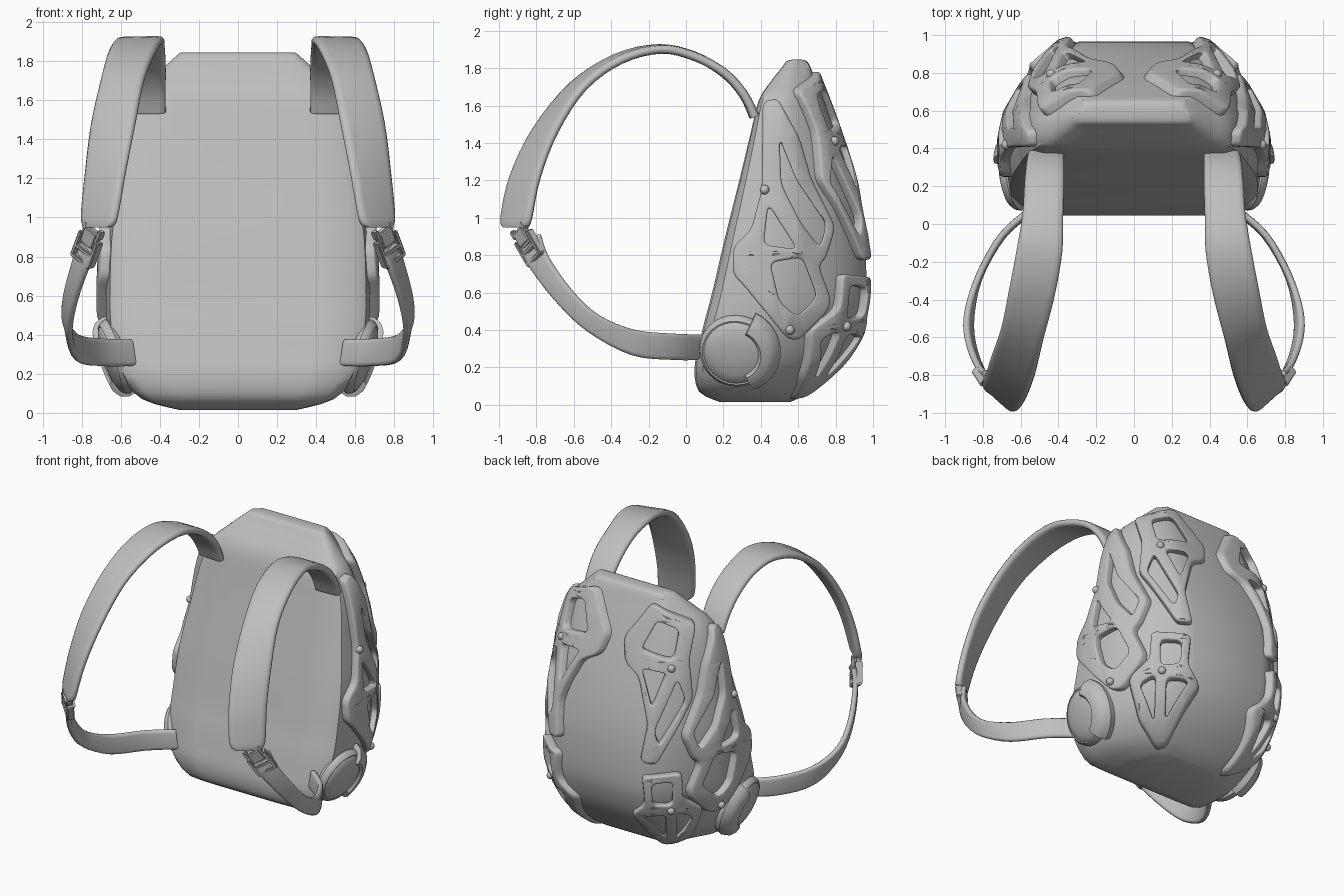
import bpy, bmesh, math
from mathutils import Vector, Matrix
from mathutils.bvhtree import BVHTree

if "Cube" in bpy.data.objects:
    bpy.data.objects.remove(bpy.data.objects["Cube"])

grey = bpy.data.materials.new("grey_fabric")
grey.diffuse_color = (0.52, 0.52, 0.52, 1)
grey.use_nodes = True
grey.node_tree.nodes["Principled BSDF"].inputs["Base Color"].default_value = grey.diffuse_color


def finish(name, me, mirror=True, angle=35):
    ob = bpy.data.objects.new(name, me)
    bpy.context.collection.objects.link(ob)
    me.materials.clear()
    me.materials.append(grey)
    bpy.ops.object.select_all(action='DESELECT')
    bpy.context.view_layer.objects.active = ob
    ob.select_set(True)
    bpy.ops.object.shade_smooth_by_angle(angle=math.radians(angle))
    if mirror:
        ob.modifiers.new("mirror", 'MIRROR').use_mirror_merge = False
    return ob


def smooth_path(rows, steps):
    """Catmull-Rom interpolation between rows of numbers."""
    out = []
    for i in range(len(rows) - 1):
        a, b, c, d = (rows[max(0, min(len(rows) - 1, i + k))] for k in (-1, 0, 1, 2))
        for s in range(steps):
            t = s / steps
            out.append([0.5 * (2 * q + (r - p) * t + (2 * p - 5 * q + 4 * r - e) * t * t
                        + (3 * q - p - 3 * r + e) * t ** 3) for p, q, r, e in zip(a, b, c, d)])
    return out + [list(rows[-1])]


def loft(name, loops, mirror=True, angle=35):
    bm = bmesh.new()
    rings = [[bm.verts.new(p) for p in loop] for loop in loops]
    n = len(rings[0])
    for a, b in zip(rings, rings[1:]):
        for i in range(n):
            j = (i + 1) % n
            bm.faces.new((a[i], a[j], b[j], b[i]))
    bm.faces.new(rings[0])
    bm.faces.new(rings[-1])
    bmesh.ops.recalc_face_normals(bm, faces=bm.faces)
    me = bpy.data.meshes.new(name)
    bm.to_mesh(me)
    bm.free()
    return finish(name, me, mirror, angle)


# Bag body: z, front y, back y, half width, half width of the back panel
levels = [(.015, .18, .56, .30, .2), (.07, .07, .66, .49, .25), (.19, .045, .79, .60, .3),
          (.32, .07, .885, .645, .32), (.45, .10, .94, .67, .33), (.6, .14, .965, .675, .34),
          (.9, .21, .95, .665, .34), (1.2, .285, .88, .62, .33), (1.45, .345, .80, .58, .31),
          (1.63, .39, .735, .52, .29), (1.73, .455, .695, .42, .28), (1.80, .51, .668, .345, .25),
          (1.835, .535, .648, .305, .23), (1.845, .565, .62, .29, .21)]


def body_ring(z, yf, yb, w, wb):
    d = yb - yf
    half = [(w * .6, yf), (w * .88, yf + .01 * d), (w * .97, yf + .06 * d), (w, yf + .2 * d),
            (w, yf + .38 * d), (w * .96, yf + .53 * d), (w * .55 + wb * .45, yf + .8 * d),
            (wb + .03, yb - .035 * d), (wb * .85, yb)]
    return [(x, y, z) for x, y in half] + [(-x, y, z) for x, y in reversed(half)]


body = loft("bag_body", [body_ring(*r) for r in smooth_path(levels, 3)], False, 40)
bm = bmesh.new()
bm.from_mesh(body.data)
surface = BVHTree.FromBMesh(bm)
bm.free()


def on_body(centre, u, d, s, z):
    p = centre + u * s + Vector((0, 0, z))
    hit = surface.ray_cast(p + d * 3, -d)[0]
    return hit or surface.find_nearest(p)[0]


def rounded(pts, shift):
    """Round the corners, then move the outline outward by shift."""
    pts = [Vector(p) for p in pts]
    res = []
    for i, q in enumerate(pts):
        a, b = pts[i - 1] - q, pts[(i + 1) % len(pts)] - q
        a *= min(.04 / a.length, .35)
        b *= min(.04 / b.length, .35)
        res += [q + a * (1 - t) ** 2 + b * t * t for t in (0, .25, .5, .75, 1)]
    n = len(res)
    area = sum(res[i - 1].cross(res[i]) for i in range(n))
    sign = shift if area > 0 else -shift
    moved = []
    for i in range(n):
        e = (res[(i + 1) % n] - res[i - 1]).normalized()
        moved.append(res[i] + Vector((e.y, -e.x)) * sign)
    return moved


# Openwork plates: rounded flat outlines with holes, laid onto the body
def plate(name, centre, u, d, lift, outline, holes, screws):
    cu = bpy.data.curves.new(name, 'CURVE')
    cu.dimensions, cu.fill_mode = '2D', 'BOTH'
    cu.extrude, cu.bevel_depth, cu.bevel_resolution = .018, .013, 2
    for k, pts in enumerate([outline] + holes):
        pts = rounded(pts, .013 if k else -.013)
        sp = cu.splines.new('POLY')
        sp.points.add(len(pts) - 1)
        for p, v in zip(sp.points, pts):
            p.co = (v.x, v.y, 0, 1)
        sp.use_cyclic_u = True
    tmp = bpy.data.objects.new("helper", cu)
    bpy.context.collection.objects.link(tmp)
    dg = bpy.context.evaluated_depsgraph_get()
    me = bpy.data.meshes.new_from_object(tmp.evaluated_get(dg))
    bpy.data.objects.remove(tmp)
    bm = bmesh.new()
    bm.from_mesh(me)
    bmesh.ops.remove_doubles(bm, verts=bm.verts, dist=.0003)
    for _ in range(4):  # fine enough to follow the curved body
        bmesh.ops.triangulate(bm, faces=bm.faces[:])
        long_edges = [e for e in bm.edges if e.calc_length() > .06]
        bmesh.ops.subdivide_edges(bm, edges=long_edges, cuts=1)
    bmesh.ops.triangulate(bm, faces=bm.faces[:])
    bmesh.ops.recalc_face_normals(bm, faces=bm.faces)
    for v in bm.verts:
        s, z, h = v.co
        v.co = on_body(centre, u, d, s, z) + d * (h + lift)
    bm.to_mesh(me)
    bm.free()
    me.name = name
    finish(name, me, True, 40)
    for s, z in screws:
        bm = bmesh.new()
        spot = on_body(centre, u, d, s, z) + d * (lift + .03)
        bmesh.ops.create_uvsphere(bm, u_segments=12, v_segments=8, radius=.026,
                                  matrix=Matrix.Translation(spot))
        sm = bpy.data.meshes.new(name + "_stud")
        bm.to_mesh(sm)
        bm.free()
        finish(name + "_stud", sm)


plate("side_plate", Vector((0, 0, 0)), Vector((0, 1, 0)), Vector((1, 0, 0)), .018,
      [(.41, 1.62), (.49, 1.64), (.61, 1.42), (.67, 1.21), (.80, .95), (.75, .79), (.71, .74),
       (.775, .565), (.76, .50), (.61, .35), (.545, .35), (.315, .63), (.25, .70), (.25, .84),
       (.35, .94), (.405, 1.15)],
      [[(.44, 1.07), (.415, .855), (.595, .83)],
       [(.45, .76), (.62, .79), (.70, .58), (.595, .47), (.50, .55)],
       [(.50, 1.42), (.59, 1.2), (.75, .965), (.715, .84), (.61, .98), (.51, 1.18)]],
      [(.42, 1.15), (.555, .40)])

corner = Vector((.37, .85, 0))
along, out = Vector((.77, -.64, 0)).normalized(), Vector((.64, .77, 0)).normalized()
plate("upper_back_plate", corner, along, out, .02,
      [(-.2, 1.53), (-.01, 1.79), (.26, 1.68), (.21, 1.46), (.23, 1.2), (-.02, .77), (-.12, .78),
       (-.07, 1.03), (-.12, 1.33), (-.2, 1.39)],
      [[(.01, 1.70), (.15, 1.65), (.11, 1.46), (-.1, 1.50)],
       [(-.1, 1.39), (.06, 1.38), (-.04, 1.15)],
       [(.13, 1.34), (.18, 1.19), (0, .90), (-.03, 1.0)]],
      [(.09, 1.41)])
plate("lower_back_plate", corner, along, out, .02,
      [(-.11, .68), (.15, .70), (.16, .51), (.30, .40), (.23, .15), (.12, .03), (.05, .04),
       (-.17, .36), (-.09, .47)],
      [[(-.05, .63), (.09, .64), (.09, .46), (-.04, .47)],
       [(-.10, .37), (.05, .38), (.06, .14)],
       [(.12, .40), (.23, .35), (.13, .13)]],
      [(.08, .42)])


# Straps: each station is the inner edge point and the outer edge point
def strap(name, stations, thick, steps=4):
    rows = smooth_path(stations, steps)
    loops = []
    for i, r in enumerate(rows):
        a, b = Vector(r[:3]), Vector(r[3:])
        p, q = rows[max(0, i - 1)], rows[min(len(rows) - 1, i + 1)]
        tangent = Vector(q[:3]) + Vector(q[3:]) - Vector(p[:3]) - Vector(p[3:])
        n = (b - a).cross(tangent).normalized() * thick / 2
        prof = [(0, -.3), (.05, -.85), (.15, -1), (.85, -1), (.95, -.85), (1, -.3),
                (1, .3), (.95, .85), (.85, 1), (.15, 1), (.05, .85), (0, .3)]
        loops.append([a.lerp(b, s) + n * h for s, h in prof])
    return loft(name, loops, True, 50)


strap("shoulder_strap", [
    (.37, .36, 1.54, .56, .37, 1.54), (.37, .305, 1.66, .57, .31, 1.66),
    (.37, .20, 1.775, .58, .205, 1.775), (.375, .04, 1.867, .59, .05, 1.86),
    (.38, -.15, 1.905, .62, -.13, 1.9), (.42, -.38, 1.855, .66, -.34, 1.845),
    (.48, -.61, 1.71, .70, -.54, 1.70), (.53, -.81, 1.47, .75, -.69, 1.47),
    (.58, -.935, 1.22, .78, -.785, 1.22), (.62, -.985, 1.0, .80, -.83, 1.0),
    (.65, -.97, .95, .78, -.85, .95)], .048)
strap("lower_strap", [
    (.70, -.88, .86, .80, -.78, .91), (.76, -.85, .76, .84, -.73, .78),
    (.83, -.71, .57, .885, -.60, .60), (.86, -.53, .395, .885, -.46, .475),
    (.82, -.29, .265, .82, -.27, .40), (.69, -.06, .24, .70, -.06, .38),
    (.53, .075, .24, .55, .075, .375)], .036)

# Buckle: clip body, two prongs and crossbars in one tilted frame
t = Vector((.07, .11, -.19)).normalized()
w = Vector((.12, .10, .04))
w = (w - t * w.dot(t)).normalized()
n = w.cross(t)
frame = Matrix((w, t, n)).transposed().to_4x4()
frame.translation = Vector((.765, -.85, .865))


def box(name, centre, size):
    bm = bmesh.new()
    bmesh.ops.create_cube(bm, size=1)
    bmesh.ops.scale(bm, vec=size, verts=bm.verts)
    bmesh.ops.bevel(bm, geom=bm.edges[:], offset=min(size) * .25, segments=2, affect='EDGES')
    bmesh.ops.transform(bm, matrix=frame @ Matrix.Translation(centre), verts=bm.verts)
    me = bpy.data.meshes.new(name)
    bm.to_mesh(me)
    bm.free()
    finish(name, me)


box("buckle_clip", (0, -.04, 0), (.10, .10, .05))
for s in (-1, 1):
    box("buckle_side", (s * .06, .03, 0), (.025, .15, .05))
    box("buckle_prong", (s * .05, -.085, 0), (.03, .05, .04))
for y in (.04, .1):
    box("buckle_bar", (0, y, 0), (.14, .025, .05))

# Round hip pods with a crescent guard on the rear side
axis = Vector((.87, -.10, -.30)).normalized()
back = Vector((0, 1, 0))
back = (back - axis * back.dot(axis)).normalized()
up = axis.cross(back)
hub = Vector((.615, .27, .29))


def polar(r, h, ang):
    return hub + axis * h + (back * math.cos(ang) + up * math.sin(ang)) * r


loft("hip_pod", [[polar(r, h, 2 * math.pi * i / 32) for i in range(32)] for r, h in
     [(.12, -.06), (.18, -.03), (.20, 0), (.195, .025), (.18, .042), (.172, .04), (.165, .048),
      (.12, .064), (.06, .072), (.015, .074)]])
loft("pod_guard", [[polar(r, h, math.radians(a)) for r, h in
     [(.125, 0), (.125, .068), (.14, .082), (.18, .074), (.22, .045), (.238, 0), (.22, -.07)]]
     for a in range(-64, 65, 8)])
